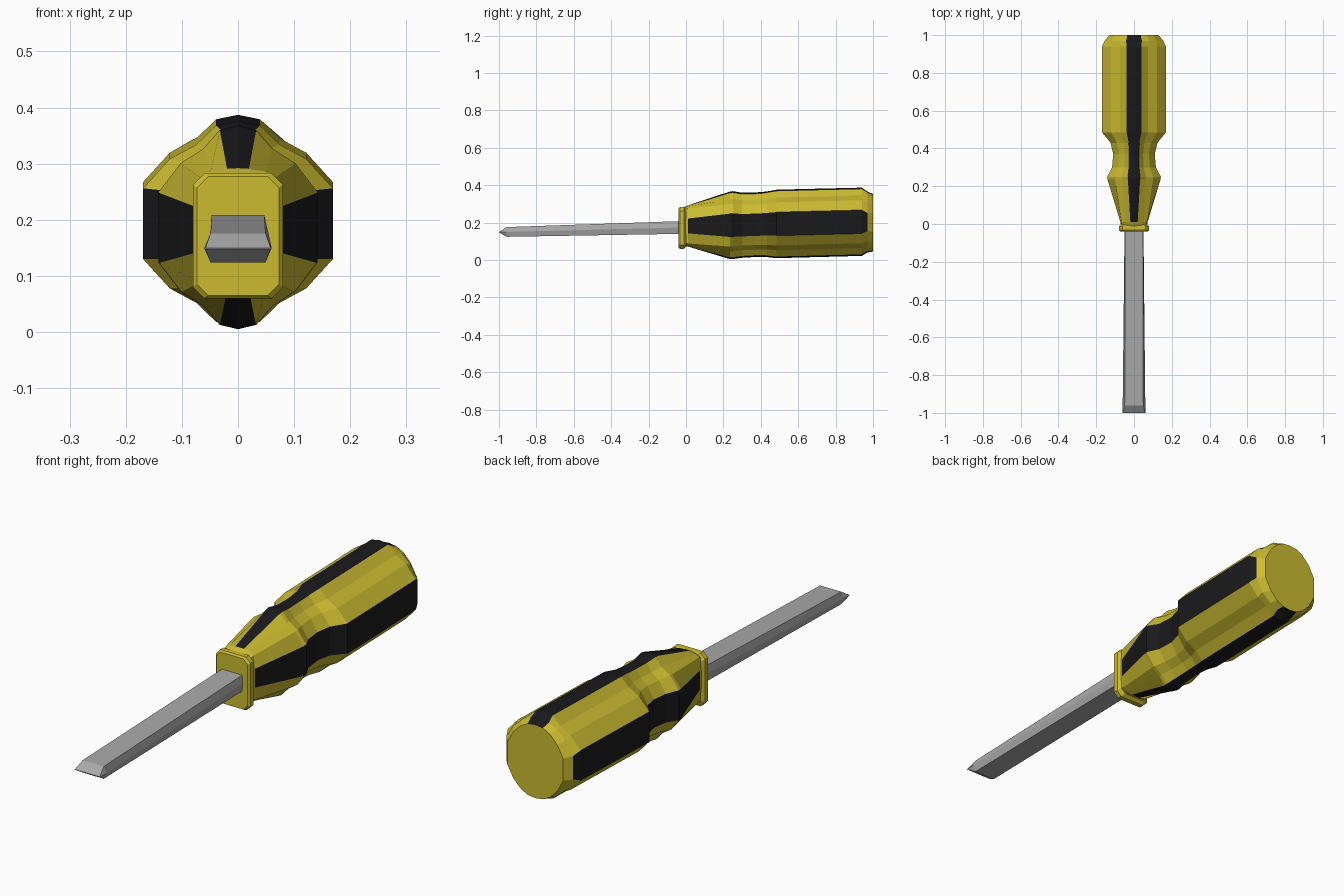
import bpy, bmesh

if "Cube" in bpy.data.objects:
    bpy.data.objects.remove(bpy.data.objects["Cube"])


def material(name, rgb):
    m = bpy.data.materials.new(name)
    m.diffuse_color = (*rgb, 1)
    m.use_nodes = True
    m.node_tree.nodes["Principled BSDF"].inputs["Base Color"].default_value = m.diffuse_color
    return m


yellow = material("yellow_plastic", (0.6, 0.5, 0.03))
black = material("black_rubber", (0.01, 0.01, 0.012))
steel = material("steel", (0.4, 0.4, 0.4))


def loft(name, rings, mats, pick=lambda row, col: 0):
    """Skin closed rings of points and cap both ends."""
    bm = bmesh.new()
    vs = [[bm.verts.new(p) for p in ring] for ring in rings]
    n = len(vs[0])
    for i in range(len(vs) - 1):
        for j in range(n):
            k = (j + 1) % n
            f = bm.faces.new((vs[i][j], vs[i][k], vs[i + 1][k], vs[i + 1][j]))
            f.material_index = pick(i, j)
    bm.faces.new(vs[0])
    bm.faces.new(vs[-1])
    bmesh.ops.recalc_face_normals(bm, faces=bm.faces)
    me = bpy.data.meshes.new(name)
    bm.to_mesh(me)
    bm.free()
    for m in mats:
        me.materials.append(m)
    ob = bpy.data.objects.new(name, me)
    bpy.context.collection.objects.link(ob)
    return ob


# Quarter cross-sections as fractions of half width / half height
BODY = [(0, 1), (.23, .957), (.44, .77), (.72, .63), (1, .345)]
NECK = [(0, 1), (.27, .99), (.68, .95), (.93, .85), (1, .36)]
CAP = [(0, 1), (.27, .97), (.52, .86), (.78, .64), (1, .3)]


def full_ring(y, zb, zt, hw, quarter):
    c, h = (zb + zt) / 2, (zt - zb) / 2
    right = quarter + [(x, -z) for x, z in reversed(quarter)]
    left = [(-x, z) for x, z in reversed(right[1:-1])]
    return [(x * hw, y, c + z * h) for x, z in right + left]


# Grip: y, bottom, top, half width, section
stations = [
    (-0.01, .075, .282, .068, NECK),
    (0.01, .072, .292, .072, NECK),
    (0.235, .005, .366, .140, BODY),
    (0.25, .005, .368, .142, BODY),
    (0.30, .012, .360, .116, BODY),
    (0.37, .016, .361, .110, BODY),
    (0.43, .016, .366, .124, BODY),
    (0.485, .010, .376, .169, BODY),
    (0.94, .022, .387, .169, BODY),
    (0.97, .040, .366, .155, CAP),
    (1.00, .045, .353, .130, CAP),
]


def grip_colour(row, col):
    if col in (0, 8, 9, 17):
        return int(0 < row)
    return int(col in (4, 13) and 0 < row < 9)


loft("grip", [full_ring(*s) for s in stations], [yellow, black], grip_colour)


# Collar: chamfered rectangular flange
def collar_ring(y, hw, zb, zt, cut=.02):
    p = [(hw - cut, zt), (hw, zt - cut), (hw, zb + cut), (hw - cut, zb)]
    return [(x, y, z) for x, z in p + [(-x, z) for x, z in reversed(p)]]


loft("collar", [collar_ring(-.04, .073, .065, .277),
                collar_ring(-.032, .08, .06, .283),
                collar_ring(-.012, .08, .06, .283),
                collar_ring(0, .068, .072, .275)], [yellow])


# Blade: hexagonal bar widening to a chisel tip
def blade_ring(y, flat, mid, zb, zm, zt):
    return [(-flat, y, zt), (flat, y, zt), (mid, y, zm),
            (flat, y, zb), (-flat, y, zb), (-mid, y, zm)]


loft("blade", [blade_ring(-.02, .047, .05, .14, .174, .208),
               blade_ring(-.96, .049, .06, .124, .15, .176),
               blade_ring(-1.0, .058, .06, .148, .149, .15)], [steel])
